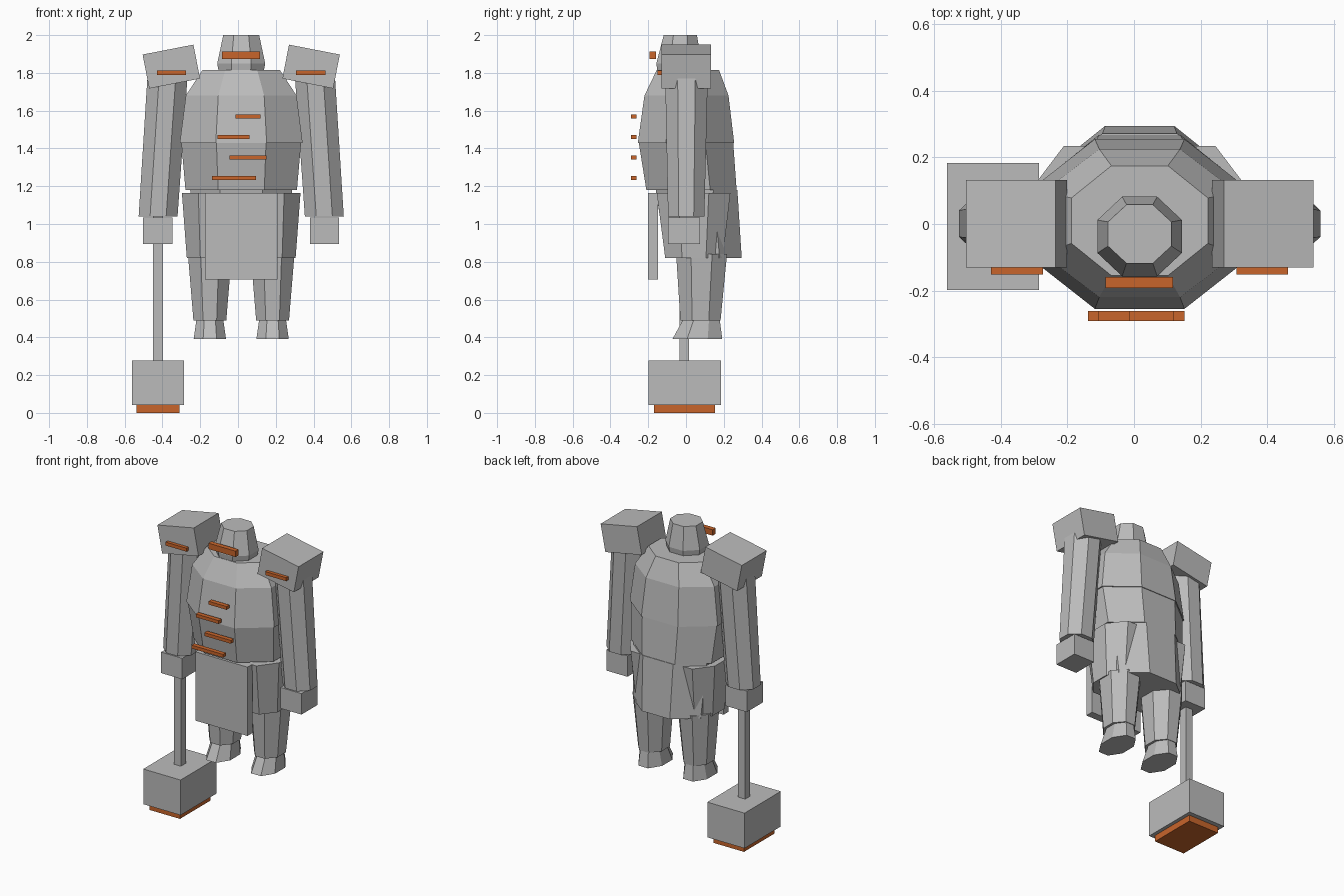
import bpy, bmesh, math
from mathutils import Matrix

if "Cube" in bpy.data.objects:
    bpy.data.objects.remove(bpy.data.objects["Cube"])

CX = 0.017  # body's own middle line


def material(name, rgb):
    m = bpy.data.materials.new(name)
    m.diffuse_color = (*rgb, 1)
    m.use_nodes = True
    m.node_tree.nodes["Principled BSDF"].inputs["Base Color"].default_value = m.diffuse_color
    return m


STEEL = material("grey_steel", (0.5, 0.5, 0.5))
GLOW = material("orange_glow", (0.58, 0.13, 0.024))


def finish(name, bm, mat):
    bmesh.ops.recalc_face_normals(bm, faces=bm.faces)
    me = bpy.data.meshes.new(name)
    bm.to_mesh(me)
    bm.free()
    me.materials.append(mat)
    ob = bpy.data.objects.new(name, me)
    bpy.context.collection.objects.link(ob)
    return ob


def box(name, x, y, z, mat=STEEL, tilt=0.0):
    """Box from (min, max) ranges, optionally tilted about y."""
    bm = bmesh.new()
    bmesh.ops.create_cube(bm, size=1)
    size = [b - a for a, b in (x, y, z)]
    mid = [(a + b) / 2 for a, b in (x, y, z)]
    bm.transform(Matrix.Translation(mid) @ Matrix.Rotation(tilt, 4, 'Y')
                 @ Matrix.Diagonal((*size, 1)))
    return finish(name, bm, mat)


def octagon(name, rings, mat=STEEL):
    """Eight-sided loft; each ring is (z, centre x, half width, min y, max y)."""
    bm = bmesh.new()
    loops = []
    k = 1 / math.cos(math.pi / 8)
    for z, cx, hx, y0, y1 in rings:
        cy, hy = (y0 + y1) / 2, (y1 - y0) / 2
        angles = [math.pi / 8 + i * math.pi / 4 for i in range(8)]
        loops.append([bm.verts.new((cx + hx * k * math.cos(a), cy + hy * k * math.sin(a), z))
                      for a in angles])
    for lo, hi in zip(loops, loops[1:]):
        for i in range(8):
            j = (i + 1) % 8
            bm.faces.new((lo[i], lo[j], hi[j], hi[i]))
    bm.faces.new(loops[0])
    bm.faces.new(loops[-1])
    return finish(name, bm, mat)


# Torso, head and coat
octagon("chest", [(1.43, CX, .325, -.255, .255), (1.68, CX, .293, -.22, .225),
                  (1.815, CX, .205, -.155, .175)])
octagon("waist", [(1.18, CX, .295, -.21, .268), (1.43, CX, .317, -.25, .25)])
octagon("coat_tail", [(.82, CX, .25, -.105, .295), (1.18, CX, .27, -.16, .272)])
octagon("head", [(1.80, CX, .118, -.15, .075), (1.85, CX, .127, -.157, .082),
                 (2.0, CX, .095, -.118, .058)])
box("apron", (-.175, .21), (-.20, -.147), (.705, 1.165))
box("visor", (-.085, .117), (-.192, -.16), (1.873, 1.912), GLOW)

# Glowing slits floating over the chest
for i, (x0, x1, z) in enumerate([(-.013, .12, 1.57), (-.108, .062, 1.46),
                                 (-.045, .152, 1.352), (-.138, .094, 1.243)]):
    box(f"chest_slit_{i + 1}", (x0, x1), (-.292, -.262), (z - .011, z + .011), GLOW)

# Paired limbs
for side, s in (("right", -1), ("left", 1)):
    def span(a, b):
        return tuple(sorted((CX + s * a, CX + s * b)))

    lx = CX + s * .166
    octagon(side + "_thigh_guard", [(.82, lx, .122, -.11, .195), (1.165, lx, .148, -.155, .235)])
    octagon(side + "_leg", [(.49, lx, .087, -.03, .183), (.84, lx, .116, -.052, .217)])
    octagon(side + "_foot", [(.39, lx, .086, -.072, .192), (.50, lx, .07, -.012, .178)])
    octagon(side + "_arm", [(1.04, CX + s * .44, .103, -.095, .097),
                            (1.77, CX + s * .391, .106, -.11, .115)])
    box(side + "_hand", span(.363, .519), (-.095, .075), (.895, 1.035))
    box(side + "_shoulder_block", span(.233, .507), (-.13, .132), (1.742, 1.925),
        tilt=s * math.radians(11))
    box(side + "_shoulder_slit", span(.291, .446), (-.152, -.127), (1.789, 1.812), GLOW)

# Hammer
box("hammer_shaft", (-.45, -.398), (-.035, .017), (.27, 1.045))
box("hammer_head", (-.562, -.286), (-.198, .184), (.042, .277))
box("hammer_face", (-.537, -.31), (-.17, .154), (0, .042), GLOW)
